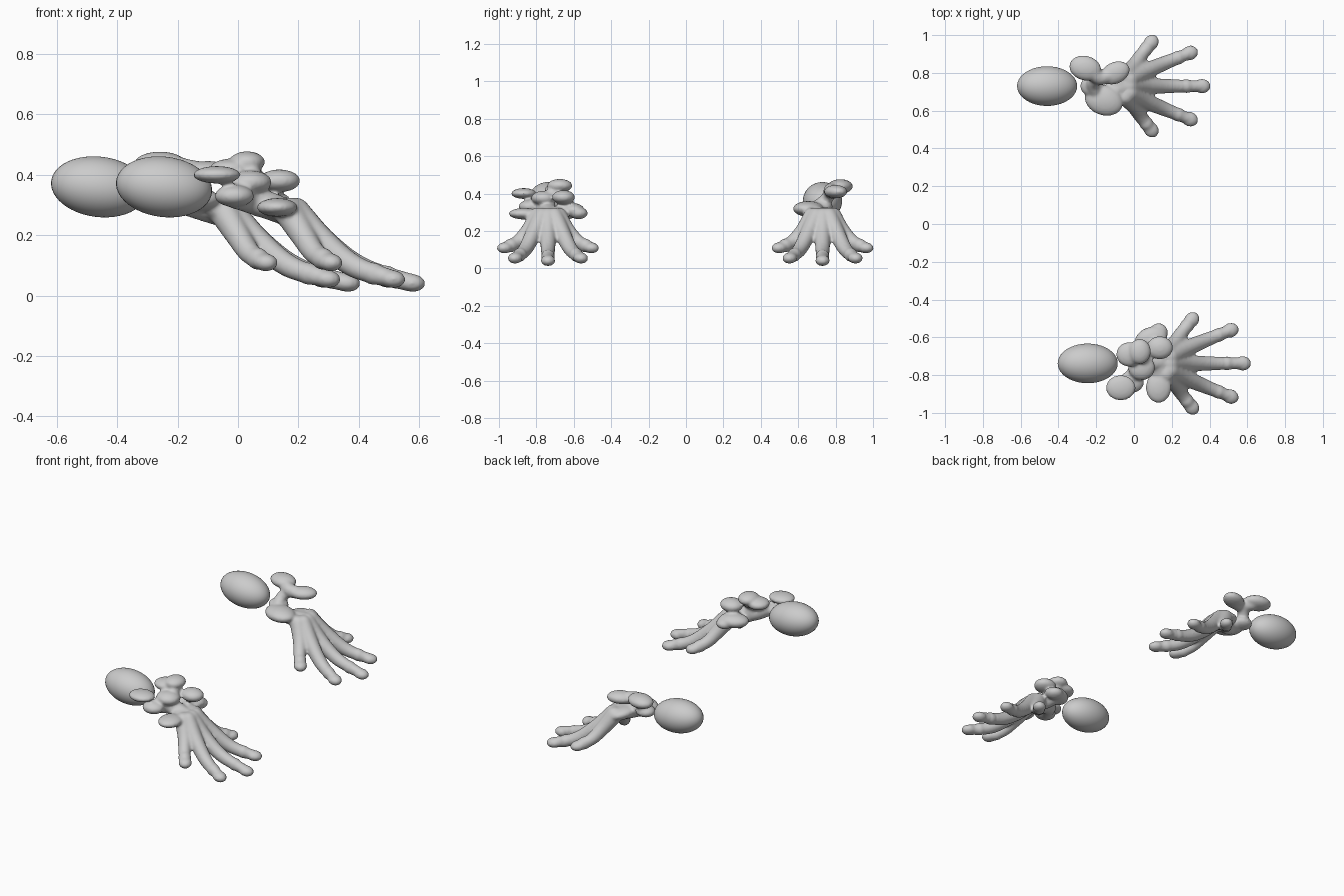
import bpy, bmesh, math
from mathutils import Vector, Matrix

if "Cube" in bpy.data.objects:
    bpy.data.objects.remove(bpy.data.objects["Cube"])


def add_ball(bm, centre, radii, turn=0.0, pitch=0.0):
    """Ellipsoid lump, optionally turned about z and pitched nose-down (degrees)."""
    m = (Matrix.Translation(centre) @ Matrix.Rotation(math.radians(turn), 4, 'Z')
         @ Matrix.Rotation(math.radians(pitch), 4, 'Y') @ Matrix.Diagonal((*radii, 1)))
    bmesh.ops.create_icosphere(bm, subdivisions=3, radius=1, matrix=m)


def spline(p, t):
    """Catmull-Rom point on a list of vectors, t in 0..1."""
    s = t * (len(p) - 1)
    i = min(int(s), len(p) - 2)
    u = s - i
    a, b, c, d = p[max(i - 1, 0)], p[i], p[i + 1], p[min(i + 2, len(p) - 1)]
    return 0.5 * (2 * b + (c - a) * u + (2 * a - 5 * b + 4 * c - d) * u * u + (3 * b - a - 3 * c + d) * u ** 3)


def add_limb(bm, points, radii, n=26):
    """Chain of overlapping balls whose radius follows the path."""
    p = [Vector(q) for q in points]
    r = [Vector((q, 0, 0)) for q in radii]
    for k in range(n):
        t = k / (n - 1)
        add_ball(bm, spline(p, t), [spline(r, t).x] * 3)


def finish(name, bm, blend=False):
    me = bpy.data.meshes.new(name)
    bm.to_mesh(me)
    bm.free()
    ob = bpy.data.objects.new(name, me)
    bpy.context.collection.objects.link(ob)
    me.shade_smooth()
    if blend:
        rm = ob.modifiers.new("merge", 'REMESH')
        rm.mode = 'VOXEL'
        rm.voxel_size = 0.008
        rm.use_smooth_shade = True
        sm = ob.modifiers.new("soften", 'SMOOTH')
        sm.factor = 0.5
        sm.iterations = 5
    return ob


# finger paths relative to the palm: inner, next, middle (outer ones mirrored in y)
FINGERS = [
    ([(-.03, .055, .275), (.015, .105, .2), (.055, .165, .14), (.105, .23, .11)], [.05, .042, .036, .03]),
    ([(-.01, .035, .275), (.08, .08, .18), (.185, .125, .097), (.31, .175, .055)], [.05, .044, .038, .03]),
    ([(-.01, 0, .275), (.09, 0, .172), (.21, 0, .09), (.375, 0, .042)], [.05, .044, .038, .03]),
]


def paw(label, ox, oy, lumps, links):
    off = Vector((ox, oy, 0))
    bm = bmesh.new()
    # fingers with swollen knuckles and flattened tips
    for path, radii in FINGERS:
        for side in ((1, -1) if path[-1][1] else (1,)):
            pts = [off + Vector((x, y * side, z)) for x, y, z in path]
            add_limb(bm, pts, radii)
            d = pts[3] - pts[2]
            turn = math.degrees(math.atan2(d.y, d.x))
            add_ball(bm, spline(pts, .82), (.045, .037, .037), turn, 20)
            add_ball(bm, pts[3], (.046, .039, .03), turn, 5)
    # palm
    add_ball(bm, off + Vector((-.045, 0, .28)), (.09, .105, .042), 0, 15)
    # lumps and the necks between them
    for c, r, turn in lumps:
        add_ball(bm, c, r, turn)
    for pts, radii in links:
        add_limb(bm, pts, radii, 14)
    finish(label + "_paw", bm, True)
    # big egg-shaped heel
    bm = bmesh.new()
    m = (Matrix.Translation(off + Vector((-.445, 0, .36))) @ Matrix.Rotation(math.radians(7), 4, 'Y')
         @ Matrix.Diagonal((.16, .105, .1, 1)))
    bmesh.ops.create_uvsphere(bm, u_segments=40, v_segments=24, radius=1, matrix=m)
    finish(label + "_heel", bm)


paw("front", 0.2, -0.738,
    [((-.07, -.867, .40), (.079, .068, .029), 0),
     ((.13, -.865, .292), (.068, .083, .031), 0),
     ((.03, -.675, .442), (.06, .068, .036), 0),
     ((-.025, -.69, .42), (.07, .066, .033), 0),
     ((.137, -.655, .38), (.07, .062, .038), 0),
     ((-.012, -.835, .33), (.066, .06, .037), 0),
     ((.09, -.61, .31), (.09, .065, .04), 20),
     ((.13, -.575, .295), (.05, .05, .033), 0),
     ((.04, -.76, .375), (.072, .068, .04), 0)],
    [([(-.01, -.82, .33), (.04, -.75, .32), (.15, -.735, .28)], [.042, .048, .045]),
     ([(.03, -.68, .42), (.05, -.73, .385)], [.04, .035]),
     ([(.09, -.62, .305), (.12, -.68, .29), (.17, -.72, .275)], [.04, .045, .045]),
     ([(.04, -.75, .37), (.05, -.74, .34), (.07, -.73, .30)], [.04, .04, .04])])

paw("rear", -0.015, 0.73,
    [((-.258, .825, .438), (.087, .066, .039), -15),
     ((-.1, .80, .41), (.082, .058, .036), 25),
     ((-.16, .655, .318), (.105, .08, .042), -20),
     ((-.225, .73, .33), (.06, .055, .035), 0)],
    [([(-.23, .81, .43), (-.18, .775, .415), (-.12, .79, .408)], [.042, .04, .036]),
     ([(-.19, .775, .405), (-.22, .74, .36), (-.2, .69, .32)], [.034, .034, .038]),
     ([(-.17, .67, .31), (-.11, .70, .29), (-.05, .73, .275)], [.045, .045, .048])])
